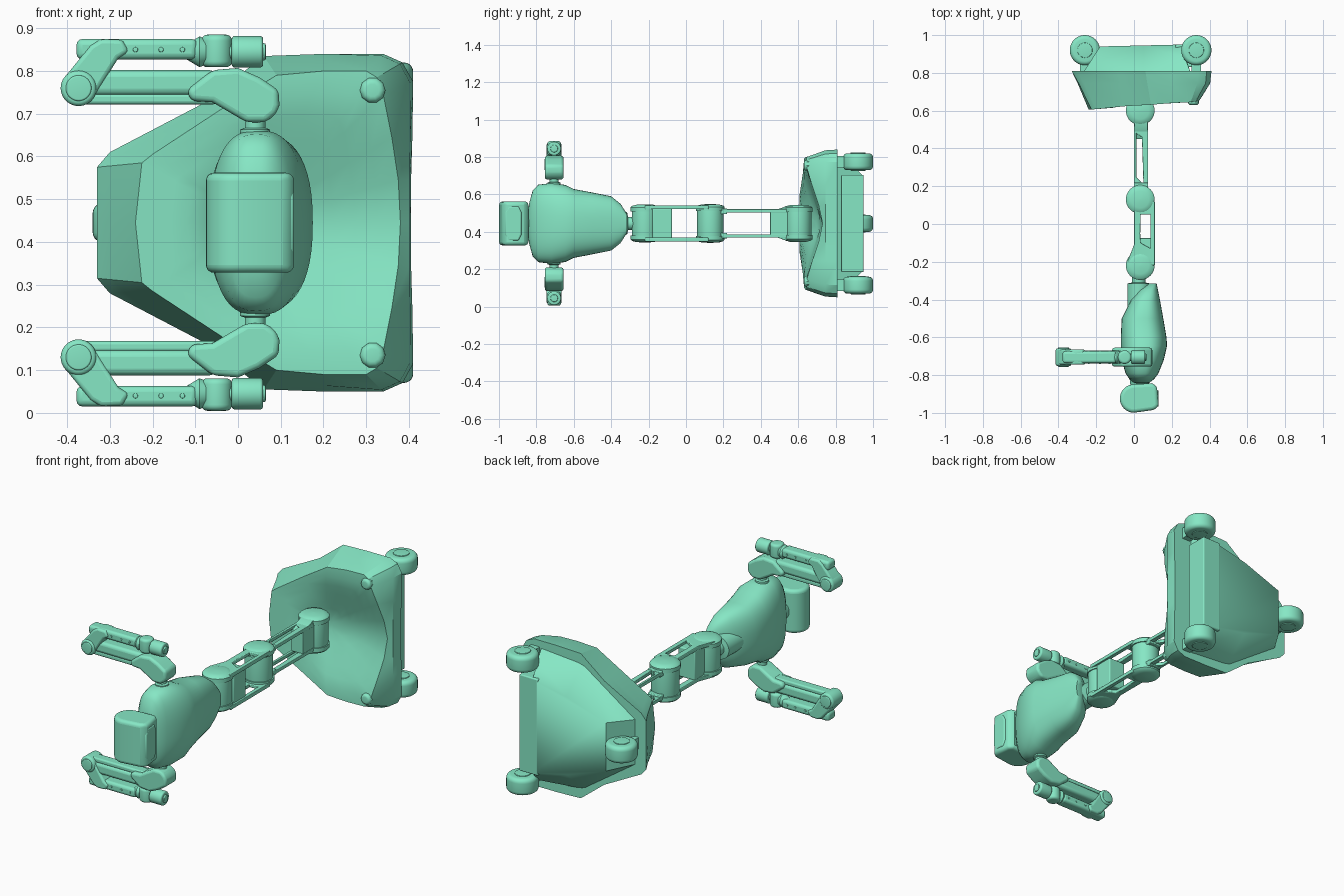
import bpy, bmesh, math

if "Cube" in bpy.data.objects:
    bpy.data.objects.remove(bpy.data.objects["Cube"])

ZC = 0.445      # the whole model mirrors about this height; local z is measured from it
AY = -0.705     # arm centre line

GREEN = bpy.data.materials.new("green_shell")
GREEN.diffuse_color = (0.24, 0.80, 0.56, 1)
GREEN.use_nodes = True
GREEN.node_tree.nodes["Principled BSDF"].inputs["Base Color"].default_value = GREEN.diffuse_color


def finish(name, bm, bevel=0, seg=3, mirror=False, angle=35):
    bmesh.ops.remove_doubles(bm, verts=bm.verts, dist=1e-5)
    bmesh.ops.recalc_face_normals(bm, faces=bm.faces)
    me = bpy.data.meshes.new(name)
    bm.to_mesh(me)
    bm.free()
    me.materials.append(GREEN)
    ob = bpy.data.objects.new(name, me)
    ob.location.z = ZC
    bpy.context.collection.objects.link(ob)
    bpy.ops.object.select_all(action='DESELECT')
    ob.select_set(True)
    bpy.context.view_layer.objects.active = ob
    bpy.ops.object.shade_smooth_by_angle(angle=math.radians(angle))
    if bevel:
        b = ob.modifiers.new("Bevel", 'BEVEL')
        b.width, b.segments, b.limit_method, b.angle_limit = bevel, seg, 'ANGLE', math.radians(30)
    if mirror:
        m = ob.modifiers.new("Mirror", 'MIRROR')
        m.use_axis = (False, False, True)
    return ob


def loft(name, rings, cap=True, **kw):
    bm = bmesh.new()
    vs = [[bm.verts.new(p) for p in r] for r in rings]
    n = len(rings[0])
    for a, b in zip(vs, vs[1:]):
        for i in range(n):
            j = (i + 1) % n
            bm.faces.new((a[i], a[j], b[j], b[i]))
    if cap:
        bm.faces.new(vs[0])
        bm.faces.new(vs[-1])
    return finish(name, bm, **kw)


def place(axis, u, v, h):
    return {'X': (h, u, v), 'Y': (u, h, v), 'Z': (u, v, h)}[axis]


def lathe(name, profile, loc, axis, n=40, **kw):
    """Turned part: profile of (radius, distance along axis)."""
    rings = []
    for r, h in profile:
        ring = []
        for i in range(n):
            a = 2 * math.pi * i / n
            p = place(axis, r * math.cos(a), r * math.sin(a), h)
            ring.append([p[k] + loc[k] for k in range(3)])
        rings.append(ring)
    return loft(name, rings, **kw)


def drum(name, loc, axis, r, half, round_=0.01, **kw):
    """Cylinder with rounded rims."""
    prof = []
    for s in (-1, 1):
        arc = [(r - round_ + round_ * math.sin(t), s * (half - round_ + round_ * math.cos(t)))
               for t in [k * math.pi / 10 for k in range(6)]]
        prof += arc if s < 0 else arc[::-1]
    return lathe(name, prof, loc, axis, **kw)


def prism(name, pts, axis, h0, h1, **kw):
    return loft(name, [[place(axis, u, v, h) for u, v in pts] for h in (h0, h1)], **kw)


def box(name, x, y, z, **kw):
    return prism(name, [(x[0], y[0]), (x[1], y[0]), (x[1], y[1]), (x[0], y[1])], 'Z', z[0], z[1], **kw)


def frame(name, outer, inner, h0, h1, **kw):
    """Plate in the xy plane with a window."""
    loops = [(outer, h0), (outer, h1), (inner, h1), (inner, h0), (outer, h0)]
    return loft(name, [[(u, v, h) for u, v in p] for p, h in loops], cap=False, **kw)


def full(half):
    """Close a half outline by mirroring it in z."""
    return half + [(x, -z) for x, z in half[-2:0:-1]]


def clamp(t):
    return max(0.0, min(1.0, t))


# --- Base shell: sloped skirt, then a top surface with a valley opening to +x
skirt = full([(-.33, 0), (-.33, .13), (-.30, .165), (-.08, .28), (.06, .39), (.2, .395), (.34, .395),
              (.385, .375), (.41, .33), (.408, .2), (.405, .1), (.405, 0)])
rim = full([(-.24, 0), (-.225, .14), (-.2, .16), (-.04, .265), (.09, .345), (.2, .355), (.3, .355),
            (.325, .34), (.34, .30), (.36, .2), (.375, .1), (.38, 0)])


def top_y(x, z):
    valley = clamp((x + .1) / .14) * clamp(1.15 - abs(z) / .25)
    return .605 + .04 * clamp((x + .24) / .5) + .085 * valley


rings = [[(x, .81, z) for x, z in skirt]]
rings.append([(a + (c - a) * (.1 if a > .2 else .35), .745, b + (d - b) * (.1 if a > .2 else .35))
              for (a, b), (c, d) in zip(skirt, rim)])
for s in (1, .85, .7, .55, .4, .25, .1):
    ring = [(.03 + (x - .03) * s, z * s) for x, z in rim]
    rings.append([(x, top_y(x, z), z) for x, z in ring])
loft("base_shell", rings, angle=28)

# --- Underbody: keel narrowing toward the caster, and a bar between the rear wheels
bm = bmesh.new()
for x, y, z in [(-.27, .80, .12), (.05, .80, .34), (.30, .80, .36), (-.18, .94, .13), (.05, .945, .21),
                (.25, .95, .25), (.27, .88, .32)]:
    for s in (-1, 1):
        bm.verts.new((x, y, z * s))
bmesh.ops.convex_hull(bm, input=bm.verts)
finish("underbody", bm, angle=50)
box("rear_axle_bar", (.22, .33), (.83, .95), (-.26, .26), bevel=.006)


# --- Wheels, hubs and forks
def wheel(tag, x, z, mirror):
    drum(tag + "_wheel", (x, .92, z), 'Z', .08, .045, .022, mirror=mirror)
    drum(tag + "_hub", (x, .92, z), 'Z', .04, .049, .003, mirror=mirror)
    box(tag + "_fork", (x - .025, x + .025), (.79, .88), (z - .03, z + .03), mirror=mirror)


wheel("rear", .33, .33, True)
wheel("caster", -.26, 0, False)
drum("deck_knob", (.315, .66, .31), 'Y', .03, .03, .015, n=10, mirror=True)

# --- Folding column: three domed joints and two windowed links
for i, (y, h) in enumerate([(-.22, .094), (.13, .096), (.60, .092)]):
    drum("column_joint_%d" % (i + 1), (.033, y, 0), 'Z', .070, h, .01)
    lathe("joint_cap_%d" % (i + 1), [(.076, h - .03), (.076, h - .008), (.068, h), (.045, h + .006), (.0001, h + .008)],
          (.033, y, 0), 'Z', mirror=True)
frame("lower_link_plate",
      [(-.035, -.2), (.0, -.11), (.0, .13), (.11, .12), (.11, -.22)],
      [(.035, -.1), (.033, -.05), (.035, .05), (.088, .05), (.088, -.13)], .076, .096,
      bevel=.004, mirror=True)
box("lower_link_block", (.0, .10), (-.18, -.075), (-.08, .08), bevel=.006)
frame("upper_link_plate",
      [(.0, .14), (.075, .14), (.075, .58), (.0, .58)],
      [(.012, .25), (.05, .21), (.042, .46), (.012, .48)], .058, .076, bevel=.004, mirror=True)
prism("upper_link_flare", full([(.45, 0), (.45, .06), (.49, .076), (.53, .09), (.60, .09), (.60, 0)]),
      'X', .002, .073, bevel=.003)
box("upper_link_heel", (.0, .075), (.10, .22), (.05, .08), bevel=.004, mirror=True)

# --- Torso: stacked rounded sections (y, back x, front x, half height)
rings = []
for y, a, b, h in [(-.845, .01, .065, .06), (-.838, -.005, .085, .11), (-.82, -.025, .108, .175),
                   (-.79, -.045, .13, .207), (-.72, -.065, .158, .216), (-.645, -.07, .175, .206),
                   (-.60, -.07, .172, .184), (-.5, -.065, .155, .165), (-.4, -.015, .137, .145),
                   (-.35, .03, .127, .105), (-.315, .08, .12, .05)]:
    ring = []
    for i in range(48):
        t = 2 * math.pi * i / 48
        c, s = math.cos(t), math.sin(t)
        ring.append(((a + b) / 2 + (b - a) / 2 * math.copysign(abs(c) ** .75, c), y,
                     h * math.copysign(abs(s) ** .85, s)))
    rings.append(ring)
loft("torso", rings, angle=50)
lathe("waist_pivot", [(.05, -.45), (.06, -.44), (.06, -.315), (.035, -.31), (.035, -.25)], (.025, 0, 0), 'Y')

# --- Neck and head: rounded back, flat face toward +x
lathe("neck", [(.055, -.80), (.05, -.85), (.035, -.855), (.035, -.90)], (.03, 0, 0), 'Y')
arc = [(.0 + .075 * math.cos(t), -.924 + .075 * math.sin(t))
       for t in [math.pi / 2 + math.pi * k / 16 for k in range(17)]]
prism("head", arc + [(.10, -.985), (.122, -.976), (.131, -.955), (.122, -.868), (.112, -.85), (.095, -.843)],
      'Z', -.117, .117, bevel=.026, seg=5)
prism("visor", [(-.968, -.06), (-.95, -.092), (-.895, -.092), (-.88, -.06),
                (-.88, .06), (-.895, .092), (-.95, .092), (-.968, .06)], 'X', .10, .131, bevel=.008)

# --- Arms, folded (mirrored pair)
M = dict(mirror=True)
lathe("shoulder_pivot", [(.035, .19), (.035, .218), (.024, .222), (.024, .25)], (.04, AY, 0), 'Z', **M)
prism("shoulder_housing", [(.02, .235), (.065, .235), (.09, .255), (.097, .275), (.095, .31), (.05, .34),
                           (.0, .362), (-.06, .357), (-.12, .31), (-.11, .285), (-.06, .282)],
      'Y', AY - .05, AY + .05, bevel=.02, seg=4, **M)
box("upper_arm", (-.375, -.05), (AY - .034, AY + .034), (.298, .357), bevel=.016, **M)
box("upper_arm_rail", (-.375, -.05), (AY - .026, AY + .026), (.277, .302), bevel=.008, **M)
drum("elbow", (-.373, AY, .315), 'Y', .042, .047, .012, **M)
drum("elbow_cap", (-.373, AY, .315), 'Y', .03, .051, .004, **M)
prism("elbow_bracket", [(-.41, .335), (-.345, .415), (-.32, .43), (-.27, .428), (-.255, .40),
                        (-.28, .385), (-.335, .298)], 'Y', AY - .04, AY + .04, bevel=.01, **M)
box("forearm", (-.378, -.095), (AY - .032, AY + .032), (.382, .43), bevel=.014, **M)
lathe("wrist_cone", [(.018, -.12), (.036, -.09), (.03, -.075)], (0, AY, .4), 'X', **M)
drum("wrist_joint", (-.05, AY, .402), 'Z', .036, .038, .014, **M)
drum("hand_flange", (.022, AY, .4), 'X', .037, .037, .008, **M)
drum("hand_core", (.0, AY, .4), 'X', .02, .065, .004, **M)
for x in (-.24, -.18, -.13):
    drum("forearm_screw", (x, AY, .405), 'Y', .006, .035, .002, n=12, **M)
